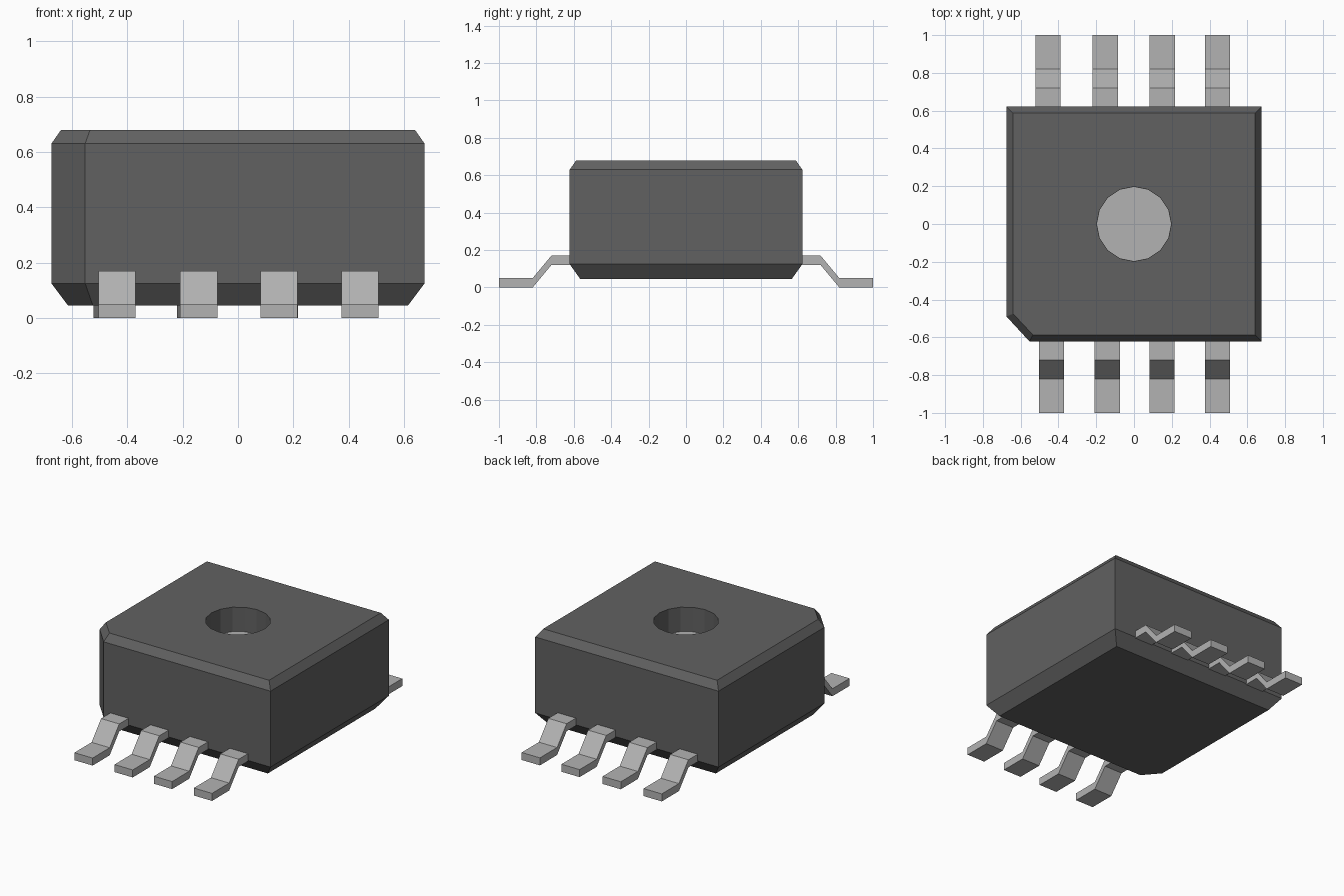
import bpy
import bmesh
import math

cube = bpy.data.objects.get("Cube")
if cube:
    bpy.data.objects.remove(cube, do_unlink=True)


def make_material(name, grey):
    mat = bpy.data.materials.new(name)
    mat.use_nodes = True
    colour = (grey, grey, grey, 1)
    mat.diffuse_color = colour
    mat.node_tree.nodes["Principled BSDF"].inputs["Base Color"].default_value = colour
    return mat


def loft(name, rings, mat):
    """Join a stack of equal-sized rings into a closed solid."""
    bm = bmesh.new()
    loops = [[bm.verts.new(p) for p in ring] for ring in rings]
    n = len(loops[0])
    for low, high in zip(loops, loops[1:]):
        for i in range(n):
            j = (i + 1) % n
            bm.faces.new((low[i], low[j], high[j], high[i]))
    bm.faces.new(loops[0][::-1])
    bm.faces.new(loops[-1])
    bmesh.ops.recalc_face_normals(bm, faces=bm.faces)
    mesh = bpy.data.meshes.new(name)
    bm.to_mesh(mesh)
    bm.free()
    mesh.materials.append(mat)
    obj = bpy.data.objects.new(name, mesh)
    bpy.context.collection.objects.link(obj)
    return obj


def body_ring(x, y, cut_x, cut_y, z):
    """Rectangle with one corner cut off at front right."""
    return [(cut_x, -y, z), (x, -y, z), (x, y, z), (-x, y, z), (-x, cut_y, z)]


def circle(radius, z, sides=16):
    steps = [2 * math.pi * i / sides for i in range(sides)]
    return [(radius * math.cos(a), radius * math.sin(a), z) for a in steps]


plastic = make_material("dark grey plastic", 0.12)
metal = make_material("light grey metal", 0.45)

# Chip body with bevelled top and bottom
body = loft("body", [
    body_ring(0.615, 0.565, -0.525, -0.46, 0.045),
    body_ring(0.675, 0.622, -0.553, -0.49, 0.125),
    body_ring(0.675, 0.622, -0.553, -0.49, 0.63),
    body_ring(0.64, 0.587, -0.535, -0.475, 0.68),
], plastic)

# Round recess in the top
FLOOR = 0.515
cutter = loft("recess_cutter", [circle(0.197, FLOOR), circle(0.197, 0.8)], plastic)
cutter.hide_render = True
cutter.hide_viewport = True
cutter.display_type = 'WIRE'
cut = body.modifiers.new("recess", 'BOOLEAN')
cut.operation = 'DIFFERENCE'
cut.solver = 'EXACT'
cut.object = cutter

# Marker disc on the recess floor
loft("recess_disc", [circle(0.196, FLOOR - 0.002), circle(0.196, FLOOR + 0.003)], metal)

# Bent leads: side profile as (distance from centre, height)
PROFILE = [(1, 0), (0.82, 0), (0.72, 0.12), (0.61, 0.12),
           (0.61, 0.17), (0.72, 0.17), (0.82, 0.05), (1, 0.05)]
rows = {
    "front": (-1, (-0.437, -0.142, 0.148, 0.442)),
    "back": (1, (-0.455, -0.153, 0.15, 0.442)),
}
for side, (sign, centres) in rows.items():
    for number, centre in enumerate(centres, 1):
        ends = [[(centre + dx, sign * y, z) for y, z in PROFILE] for dx in (-0.067, 0.067)]
        loft(f"{side}_lead_{number}", ends, metal)
